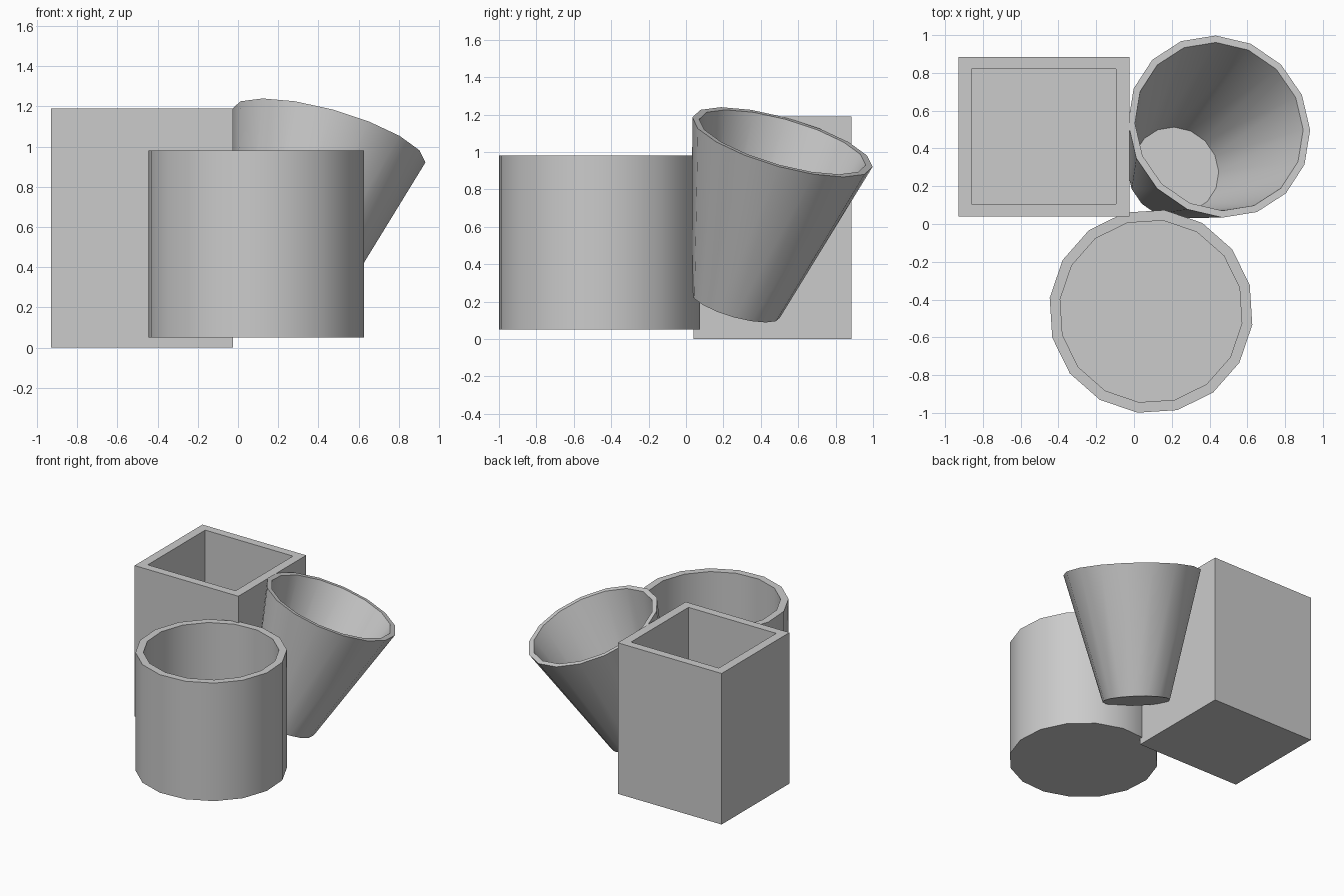
import bpy, bmesh
from math import radians, pi, cos, sin
from mathutils import Vector

if "Cube" in bpy.data.objects:
    bpy.data.objects.remove(bpy.data.objects["Cube"])

grey = bpy.data.materials.new("light_grey")
grey.use_nodes = True
grey.diffuse_color = (0.6, 0.6, 0.6, 1)
grey.node_tree.nodes["Principled BSDF"].inputs["Base Color"].default_value = grey.diffuse_color


def circle(radius, sides=16):
    return [(radius * cos(2 * pi * i / sides), radius * sin(2 * pi * i / sides)) for i in range(sides)]


def rectangle(width, depth):
    x, y = width / 2, depth / 2
    return [(x, y), (-x, y), (-x, -y), (x, -y)]


def vessel(name, location, layers):
    """Skin a hollow pot through (outline, height) layers, from outer base to inner floor."""
    bm = bmesh.new()
    rings = [[bm.verts.new((x, y, z)) for x, y in outline] for outline, z in layers]
    for low, high in zip(rings, rings[1:]):
        for i in range(len(low)):
            bm.faces.new((low[i - 1], low[i], high[i], high[i - 1]))
    bm.faces.new(rings[0][::-1])
    bm.faces.new(rings[-1])
    bmesh.ops.recalc_face_normals(bm, faces=bm.faces)
    mesh = bpy.data.meshes.new(name)
    bm.to_mesh(mesh)
    bm.free()
    mesh.materials.append(grey)
    obj = bpy.data.objects.new(name, mesh)
    obj.location = location
    bpy.context.collection.objects.link(obj)
    bpy.ops.object.select_all(action='DESELECT')
    obj.select_set(True)
    bpy.context.view_layer.objects.active = obj
    bpy.ops.object.shade_smooth_by_angle(angle=radians(30))
    return obj


# Tall square pot
outer, inner = rectangle(0.905, 0.845), rectangle(0.765, 0.715)
vessel("square_pot", (-0.4775, 0.4625, 0),
       [(outer, 0), (outer, 1.19), (inner, 1.19), (inner, 0.07)])

# Round pot, turned slightly about its axis
outer, inner = circle(0.541), circle(0.485)
round_pot = vessel("round_pot", (0.09, -0.4625, 0.05),
                   [(outer, 0), (outer, 0.93), (inner, 0.93), (inner, 0.06)])
round_pot.rotation_euler.z = radians(-7.6)

# Tapered pot leaning to the back left
tapered_pot = vessel("tapered_pot", (0.2025, 0.267, 0.18),
                     [(circle(0.245), 0), (circle(0.5), 0.941),
                      (circle(0.462), 0.941), (circle(0.236), 0.07)])
lean = Vector((0, 0, 1)).rotation_difference(Vector((0.284, 0.285, 1)))
tapered_pot.rotation_euler = lean.to_euler()
